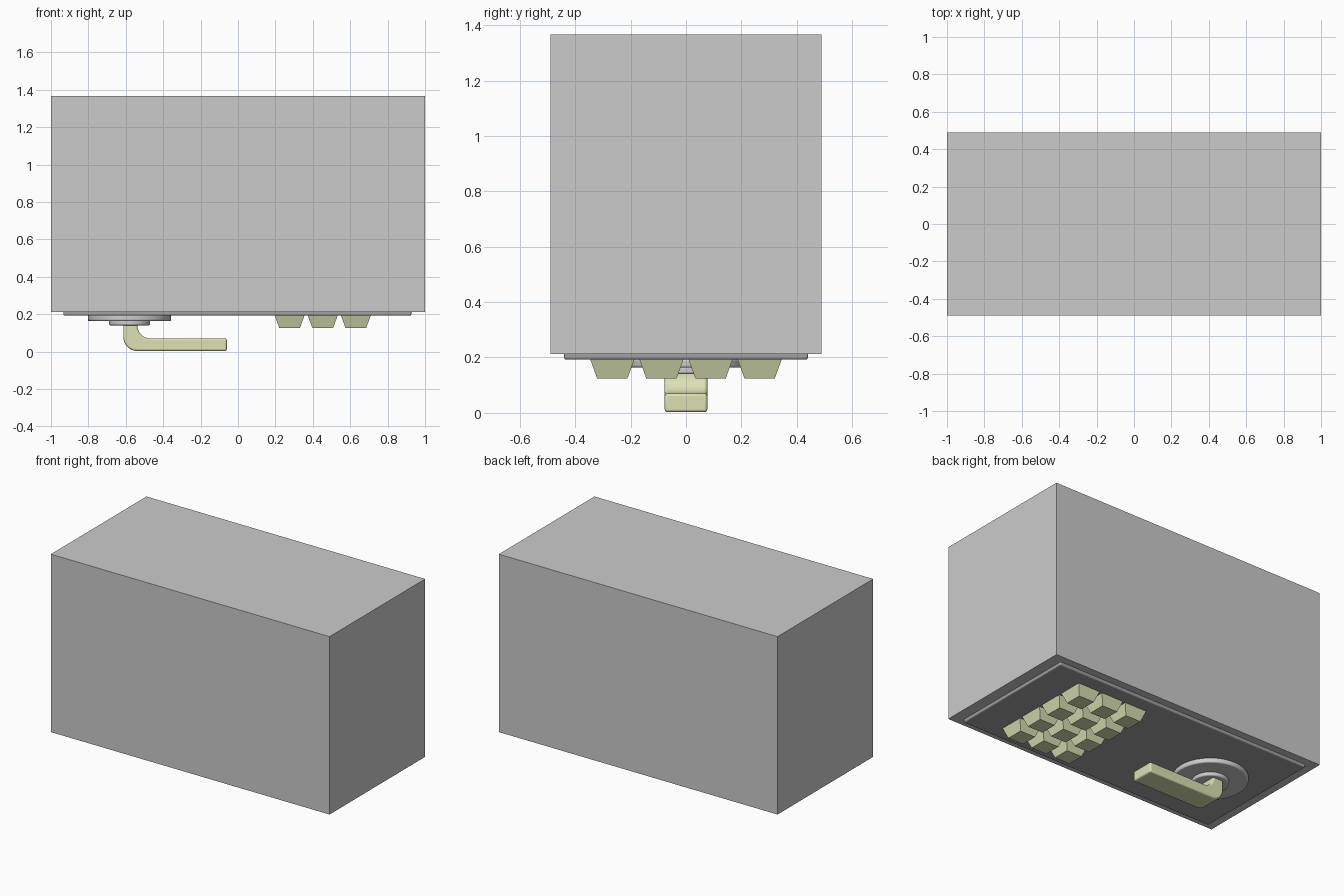
import bpy, bmesh, math

if "Cube" in bpy.data.objects:
    bpy.data.objects.remove(bpy.data.objects["Cube"])

def mat(name, col):
    m = bpy.data.materials.new(name)
    m.diffuse_color = (*col, 1)
    m.use_nodes = True
    m.node_tree.nodes["Principled BSDF"].inputs["Base Color"].default_value = m.diffuse_color
    return m

olive = mat("olive", (0.72, 0.76, 0.46))
dark = mat("dark_panel", (0.36, 0.36, 0.36))

def finish(name, bm, material=None, bevel=0, segs=3, smooth=False):
    bmesh.ops.recalc_face_normals(bm, faces=bm.faces[:])
    me = bpy.data.meshes.new(name)
    bm.to_mesh(me)
    bm.free()
    ob = bpy.data.objects.new(name, me)
    bpy.context.collection.objects.link(ob)
    if material:
        me.materials.append(material)
    if bevel:
        b = ob.modifiers.new("bevel", 'BEVEL')
        b.width, b.segments, b.limit_method = bevel, segs, 'ANGLE'
        b.angle_limit = math.radians(40)
    if smooth:
        bpy.ops.object.select_all(action='DESELECT')
        bpy.context.view_layer.objects.active = ob
        ob.select_set(True)
        bpy.ops.object.shade_smooth_by_angle(angle=math.radians(35))
    return ob

def block(name, cx, cy, hx, hy, z0, z1, taper=0, **kw):
    """Box whose lower face is shrunk by taper on each side."""
    bm = bmesh.new()
    bmesh.ops.create_cube(bm, size=2)
    for v in bm.verts:
        t = taper if v.co.z < 0 else 0
        v.co = (cx + v.co.x * (hx - t), cy + v.co.y * (hy - t),
                z0 if v.co.z < 0 else z1)
    return finish(name, bm, **kw)

def disc(name, x, r, z0, z1, bevel):
    bm = bmesh.new()
    bmesh.ops.create_cone(bm, cap_ends=True, segments=48, radius1=r, radius2=r, depth=z1 - z0)
    bmesh.ops.translate(bm, verts=bm.verts[:], vec=(x, 0, (z0 + z1) / 2))
    return finish(name, bm, bevel=bevel, smooth=True)

# main housing and the panel below it
block("housing", 0, 0, 1, 0.49, 0.212, 1.366)
block("panel", -0.003, 0, 0.93, 0.44, 0.192, 0.22, material=dark, bevel=0.008)

# keypad, three by four tapered keys
for i in range(3):
    for j in range(4):
        block(f"key_{i}_{j}", 0.276 + 0.177 * i, -0.266 + 0.1773 * j, 0.08, 0.08,
              0.125, 0.194, taper=0.025, material=olive)

# stepped round handle base
disc("dial_plate", -0.58, 0.222, 0.163, 0.196, 0.008)
disc("dial_hub", -0.58, 0.11, 0.14, 0.168, 0.008)

# bent lever, extruded from an L profile with rounded elbow
def arc(cx, cz, r, a0, a1, n=8):
    return [(cx + r * math.cos(math.radians(a0 + (a1 - a0) * k / n)),
             cz + r * math.sin(math.radians(a0 + (a1 - a0) * k / n))) for k in range(n + 1)]

prof = [(-0.613, 0.15)] + arc(-0.538, 0.078, 0.075, 180, 270)
prof += [(-0.06, 0.003), (-0.06, 0.07)] + arc(-0.468, 0.14, 0.07, 270, 180) + [(-0.538, 0.15)]
bm = bmesh.new()
f = bm.faces.new([bm.verts.new((x, -0.077, z)) for x, z in prof])
ext = bmesh.ops.extrude_face_region(bm, geom=[f])
bmesh.ops.translate(bm, vec=(0, 0.154, 0),
                    verts=[g for g in ext["geom"] if isinstance(g, bmesh.types.BMVert)])
finish("lever", bm, material=olive, bevel=0.012, smooth=True)
